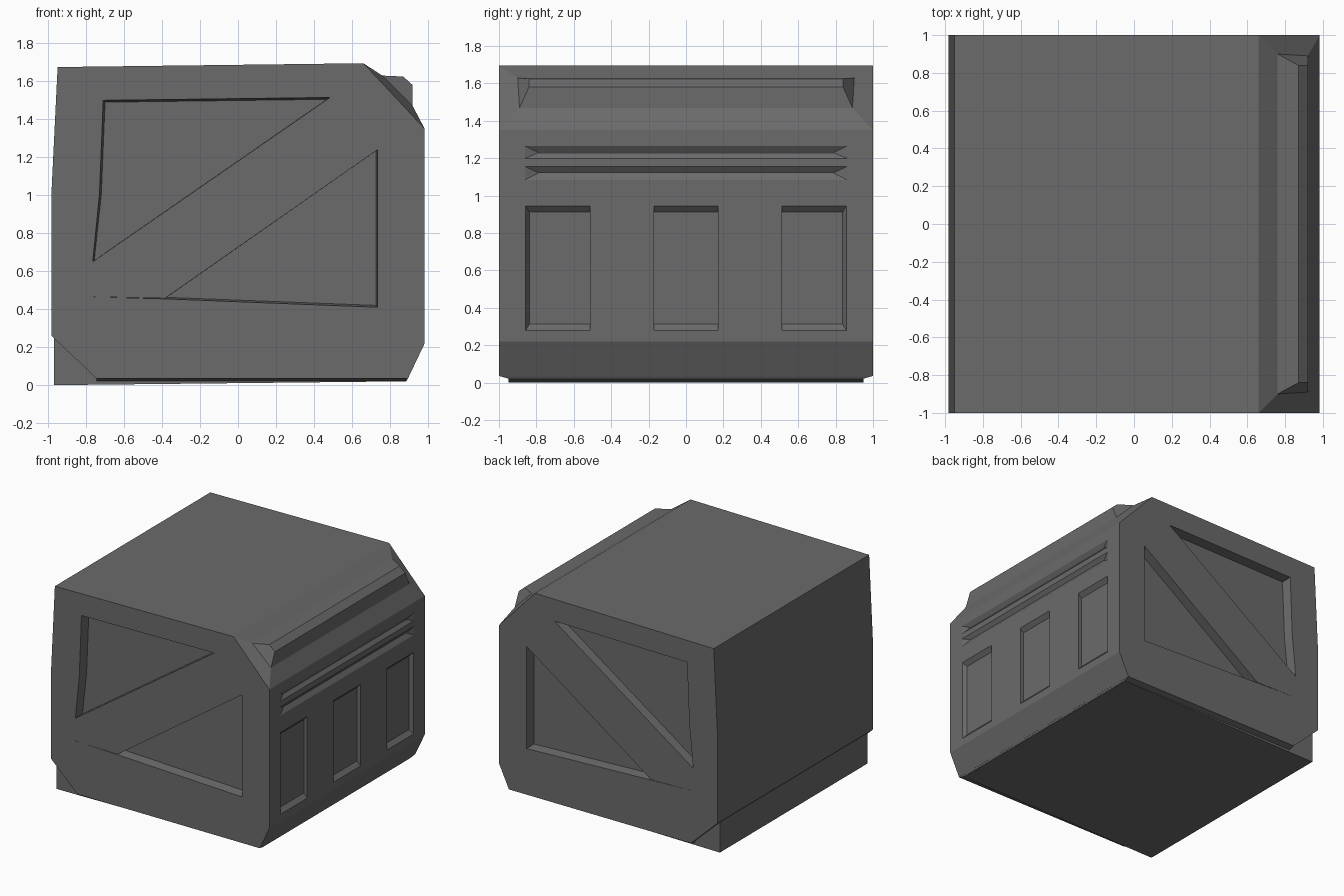
import bpy, bmesh

if "Cube" in bpy.data.objects:
    bpy.data.objects.remove(bpy.data.objects["Cube"])

# Dark grey paint for every part
grey = bpy.data.materials.new("dark_grey")
grey.diffuse_color = (0.145, 0.145, 0.145, 1)
grey.use_nodes = True
grey.node_tree.nodes["Principled BSDF"].inputs["Base Color"].default_value = grey.diffuse_color


def finish(bm, name):
    bmesh.ops.recalc_face_normals(bm, faces=bm.faces[:])
    me = bpy.data.meshes.new(name)
    bm.to_mesh(me)
    bm.free()
    me.materials.append(grey)
    ob = bpy.data.objects.new(name, me)
    bpy.context.collection.objects.link(ob)
    return ob


def loft(bm, rings):
    """Closed solid through rings of equal point count."""
    vs = [[bm.verts.new(p) for p in r] for r in rings]
    n = len(vs[0])
    for a, b in zip(vs, vs[1:]):
        for i in range(n):
            j = (i + 1) % n
            bm.faces.new((a[i], a[j], b[j], b[i]))
    bm.faces.new(vs[0])
    bm.faces.new(vs[-1])


def rect(x, y0, y1, z0, z1):
    return [(x, y0, z0), (x, y1, z0), (x, y1, z1), (x, y0, z1)]


# Main body: side profile (x, half width, z); points 5-8 form the raised shoulder lip
X = 0.983
profile = [(-0.745, 1, 0.035), (-X, 1, 0.26), (-X, 1, 1.0), (-0.95, 1, 1.675),
           (0.66, 1, 1.695), (0.76, 0.9, 1.63), (0.87, 0.84, 1.625), (0.92, 0.84, 1.58),
           (0.92, 0.89, 1.47), (X, 1, 1.35), (X, 1, 0.22), (0.895, 1, 0.035)]
bm = bmesh.new()
sides = [[bm.verts.new((x, s * y, z)) for x, y, z in profile] for s in (-1, 1)]
n = len(profile)
for i in range(n):
    j = (i + 1) % n
    bm.faces.new((sides[0][i], sides[0][j], sides[1][j], sides[1][i]))
for v in sides:
    bm.faces.new(v[:5] + v[9:])
    bm.faces.new((v[4], v[5], v[8], v[9]))
    bm.faces.new(v[5:9])
body = finish(bm, "crate_body")

# Recess cutters: triangular panels (outer, inner outline), the lower one with a thin seam
bm = bmesh.new()
upper = ([(-0.71, 1.50), (0.485, 1.515), (-0.765, 0.65), (-0.73, 1.0)],
         [(-0.70, 1.49), (0.467, 1.505), (-0.757, 0.657), (-0.72, 1.0)])
lower = ([(0.735, 1.24), (0.735, 0.41), (-0.385, 0.454), (-0.78, 0.466), (-0.385, 0.457)],
         [(0.727, 1.234), (0.727, 0.42), (-0.37, 0.462), (-0.775, 0.466), (-0.372, 0.465)])
for s in (-1, 1):
    for outer, inner in (upper, lower):
        loft(bm, [[(x, s * y, z) for x, z in tri]
                  for tri, y in ((outer, 1.1), (outer, 1.0), (inner, 0.92))])
for k in (-1, 0, 1):  # three rectangular panels on the right side
    y0, y1 = 0.685 * k - 0.172, 0.685 * k + 0.172
    i0, i1 = y0 + (0.02 if k < 0 else 0), y1 - (0.02 if k > 0 else 0)
    loft(bm, [rect(1.05, y0, y1, 0.28, 0.945), rect(X, y0, y1, 0.28, 0.945),
              rect(0.953, i0, i1, 0.315, 0.912)])
for z0, zm, z1 in ((1.2, 1.23, 1.265), (1.085, 1.122, 1.155)):  # two V grooves
    loft(bm, [rect(1.05, -0.86, 0.86, z0, z1), rect(X, -0.86, 0.86, z0, z1),
              rect(0.96, -0.79, 0.79, zm - 0.001, zm + 0.001)])
cutter = finish(bm, "recess_cutter")
cutter.hide_render = True

mod = body.modifiers.new("recesses", 'BOOLEAN')
mod.operation = 'DIFFERENCE'
mod.solver = 'EXACT'
mod.object = cutter
bpy.context.view_layer.objects.active = body
bpy.ops.object.modifier_apply(modifier=mod.name)
bpy.data.objects.remove(cutter)

# Inset base block showing below the body and at its cut corner
bm = bmesh.new()
base = [(-0.97, 0), (0.885, 0.02), (0.89, 0.1), (0.85, 0.27), (-0.97, 0.27)]
loft(bm, [[(x, y, z) for x, z in base] for y in (-0.95, 0.95)])
finish(bm, "base_block")

# Sloped skirt joining the body's bottom edge to the base
bm = bmesh.new()
loft(bm, [[(x, y * w, z) for x, y in ((-0.745, -1), (x1, -1), (x1, 1), (-0.745, 1))]
          for x1, w, z in ((0.895, 1, 0.036), (0.887, 0.95, 0.022))])
finish(bm, "base_skirt")
